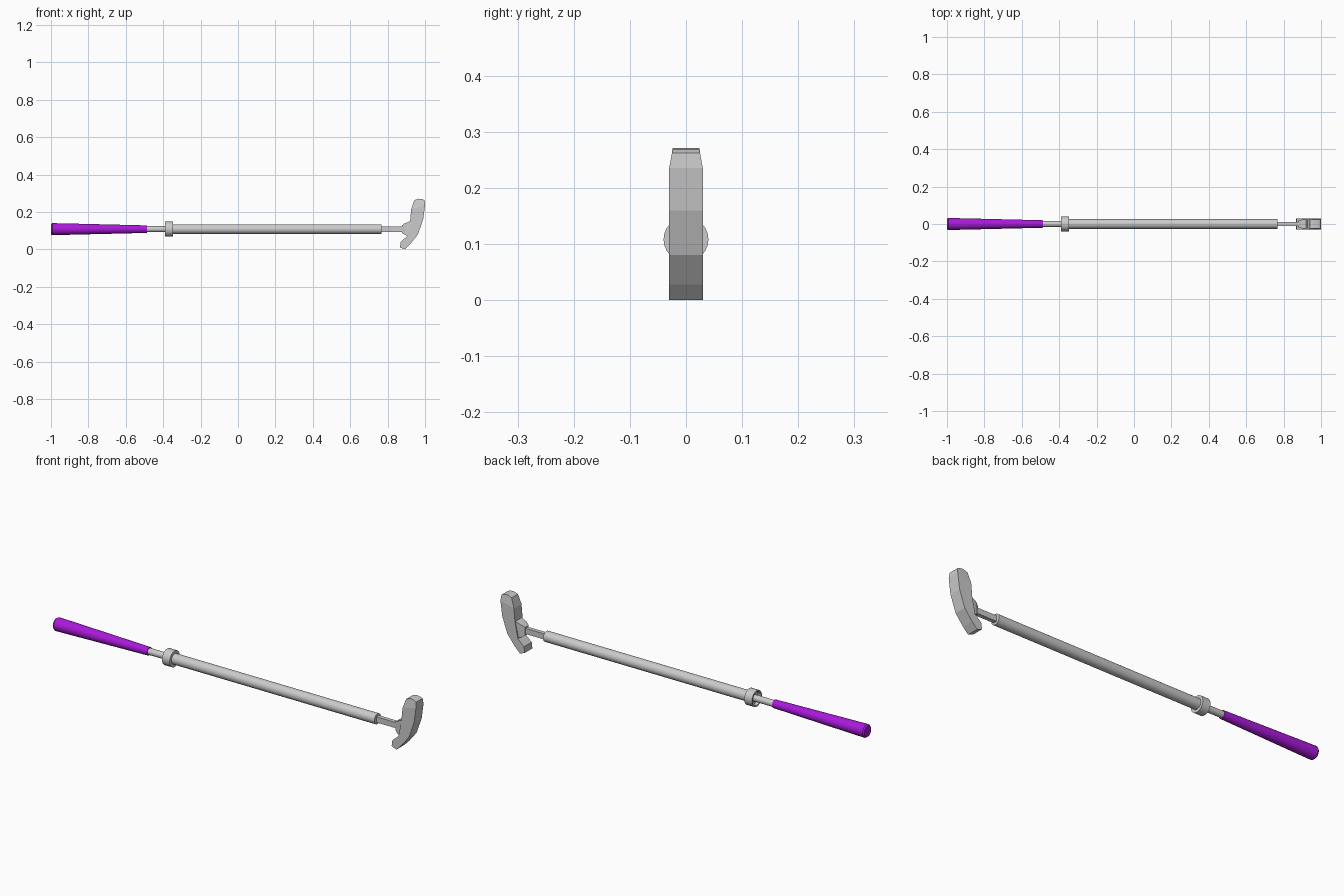
import bpy, bmesh
from math import cos, sin, pi, radians

if "Cube" in bpy.data.objects:
    bpy.data.objects.remove(bpy.data.objects["Cube"])

AXIS_Z = 0.108


def finish(name, bm, smooth=False):
    bmesh.ops.recalc_face_normals(bm, faces=bm.faces)
    mesh = bpy.data.meshes.new(name)
    bm.to_mesh(mesh)
    bm.free()
    ob = bpy.data.objects.new(name, mesh)
    bpy.context.collection.objects.link(ob)
    if smooth:
        bpy.ops.object.select_all(action='DESELECT')
        ob.select_set(True)
        bpy.context.view_layer.objects.active = ob
        bpy.ops.object.shade_smooth_by_angle(angle=radians(35))
    return ob


def lathe(name, profile, sides=24):
    """Revolve (x, radius) points around the shaft axis, capping both ends."""
    bm = bmesh.new()
    rings = [[bm.verts.new((x, r * cos(2 * pi * i / sides), AXIS_Z + r * sin(2 * pi * i / sides)))
              for i in range(sides)] for x, r in profile]
    for a, b in zip(rings, rings[1:]):
        for i in range(sides):
            j = (i + 1) % sides
            bm.faces.new((a[i], a[j], b[j], b[i]))
    bm.faces.new(rings[0])
    bm.faces.new(rings[-1])
    return finish(name, bm, True)


def loft(name, sections):
    """Join rectangular sections (x, half_y, z_low, z_high)."""
    bm = bmesh.new()
    rings = [[bm.verts.new(p) for p in ((x, -y, lo), (x, y, lo), (x, y, hi), (x, -y, hi))]
             for x, y, lo, hi in sections]
    for a, b in zip(rings, rings[1:]):
        for i in range(4):
            j = (i + 1) % 4
            bm.faces.new((a[i], a[j], b[j], b[i]))
    bm.faces.new(rings[0])
    bm.faces.new(rings[-1])
    return finish(name, bm)


# Purple tapered grip with a rounded butt
grip = lathe("grip", [(-1.0, 0.027), (-0.993, 0.032), (-0.94, 0.031), (-0.487, 0.020)])
purple = bpy.data.materials.new("purple")
purple.diffuse_color = (0.40, 0.01, 0.70, 1)
purple.use_nodes = True
purple.node_tree.nodes["Principled BSDF"].inputs["Base Color"].default_value = purple.diffuse_color
grip.data.materials.append(purple)

# Rod, collar and main tube
lathe("inner_rod", [(-0.49, 0.016), (-0.36, 0.016)])
lathe("collar", [(-0.375, 0.016), (-0.375, 0.031), (-0.39, 0.033), (-0.39, 0.040),
                 (-0.348, 0.040), (-0.348, 0.026)])
lathe("main_tube", [(-0.36, 0.026), (0.768, 0.026)])

# Flat bar and the flared neck joining the head
loft("neck_bar", [(0.76, 0.010, 0.094, 0.122), (0.89, 0.010, 0.094, 0.122)])
loft("neck_flare", [(0.876, 0.014, 0.088, 0.128), (0.892, 0.022, 0.077, 0.139),
                    (0.93, 0.028, 0.065, 0.155)])

# Curved head: (back x, back z, front x, front z, half width) from heel to toe
rows = [(0.866, 0.010, 0.893, 0.000, 0.030),
        (0.870, 0.040, 0.921, 0.028, 0.030),
        (0.904, 0.070, 0.962, 0.080, 0.030),
        (0.920, 0.150, 0.990, 0.160, 0.030),
        (0.926, 0.215, 1.000, 0.235, 0.030),
        (0.942, 0.262, 0.998, 0.262, 0.025),
        (0.965, 0.271, 0.985, 0.268, 0.024)]
bm = bmesh.new()
rings = [[bm.verts.new(p) for p in ((bx, -w, bz), (bx, w, bz), (fx, w, fz), (fx, -w, fz))]
         for bx, bz, fx, fz, w in rows]
for a, b in zip(rings, rings[1:]):
    for i in range(4):
        j = (i + 1) % 4
        bm.faces.new((a[i], a[j], b[j], b[i]))
bm.faces.new(rings[0])
bm.faces.new(rings[-1])
finish("head", bm)
